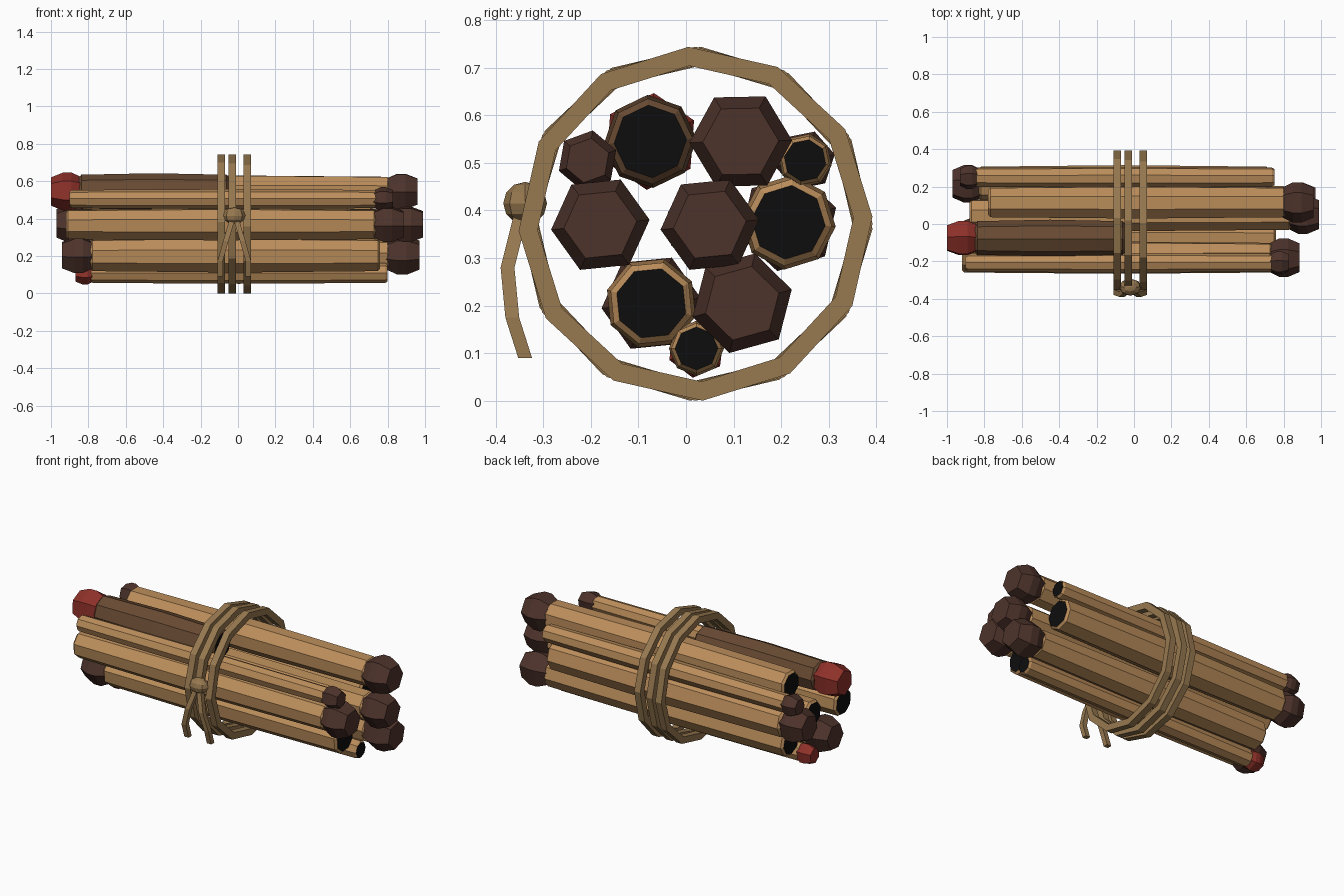
import bpy, bmesh, math
from mathutils import Vector

if "Cube" in bpy.data.objects:
    bpy.data.objects.remove(bpy.data.objects["Cube"])


def mat(name, rgb):
    m = bpy.data.materials.new(name)
    m.diffuse_color = (*rgb, 1)
    m.use_nodes = True
    m.node_tree.nodes["Principled BSDF"].inputs["Base Color"].default_value = m.diffuse_color
    return m


WOOD = mat("light wood", (0.50, 0.27, 0.105))
DARK = mat("dark wood", (0.14, 0.07, 0.033))
HEAD = mat("brown tip", (0.075, 0.033, 0.024))
RED = mat("red tip", (0.27, 0.03, 0.022))
BLACK = mat("black end", (0.004, 0.004, 0.004))
ROPE = mat("rope", (0.31, 0.19, 0.08))


def finish(name, bm, mats):
    bmesh.ops.recalc_face_normals(bm, faces=bm.faces)
    me = bpy.data.meshes.new(name)
    bm.to_mesh(me)
    bm.free()
    for m in mats:
        me.materials.append(m)
    ob = bpy.data.objects.new(name, me)
    bpy.context.collection.objects.link(ob)
    return ob


def lathe_x(name, y, z, profile, sides, turn, mats, end_mats=(0, 0)):
    """Closed solid turned around the x direction; profile = (x, radius)."""
    bm = bmesh.new()
    rings = []
    for x, r in profile:
        rings.append([bm.verts.new((x, y + r * math.cos(turn + math.tau * i / sides),
                                    z + r * math.sin(turn + math.tau * i / sides)))
                      for i in range(sides)])
    for a, b in zip(rings, rings[1:]):
        for i in range(sides):
            j = (i + 1) % sides
            bm.faces.new((a[i], a[j], b[j], b[i]))
    bm.faces.new(rings[0]).material_index = end_mats[0]
    bm.faces.new(rings[-1]).material_index = end_mats[1]
    return finish(name, bm, mats)


# Sticks: name, y, z, radius, x start, x end, tip side, tip end x, tip radius, tip turn, wood, tip colour
STICKS = [
    ("broken_stick", -0.075, 0.545, 0.098, -0.85, -0.05, -1, -1.0, 0.102, 0.45, DARK, RED),
    ("top_back_stick", 0.115, 0.545, 0.092, -0.78, 0.81, 1, 0.96, 0.108, 0.02, WOOD, HEAD),
    ("thin_front_stick", -0.207, 0.505, 0.053, -0.90, 0.745, 1, 0.83, 0.064, 0.35, WOOD, HEAD),
    ("thin_back_stick", 0.25, 0.505, 0.057, -0.85, 0.75, -1, -0.93, 0.064, 0.2, WOOD, HEAD),
    ("middle_front_stick", -0.18, 0.37, 0.09, -0.92, 0.74, 1, 0.885, 0.104, 0.1, WOOD, HEAD),
    ("middle_stick", 0.05, 0.37, 0.092, -0.88, 0.84, 1, 0.99, 0.104, 0.1, WOOD, HEAD),
    ("middle_back_stick", 0.215, 0.375, 0.1, -0.83, 0.72, -1, -0.97, 0.105, 0.3, WOOD, HEAD),
    ("low_front_stick", -0.073, 0.205, 0.097, -0.79, 0.76, -1, -0.94, 0.105, 0.1, WOOD, HEAD),
    ("thin_bottom_stick", 0.022, 0.11, 0.058, -0.79, 0.80, -1, -0.87, 0.062, 0.4, WOOD, RED),
    ("low_back_stick", 0.118, 0.205, 0.092, -0.78, 0.81, 1, 0.97, 0.108, 0.27, WOOD, HEAD),
]
for name, y, z, r, x0, x1, side, tip, tr, turn, wood, tipmat in STICKS:
    # shaft, a little thicker in the middle, with black cut ends
    mid = (x0 + x1) / 2
    prof = [(x0, r * 0.78), (x0 + 0.012, r * 0.92), (mid, r),
            (x1 - 0.012, r * 0.92), (x1, r * 0.78)]
    lathe_x(name, y, z, prof, 8, math.pi / 8 + turn, [wood, BLACK], (1, 1))
    # faceted tip
    base = (x1 if side > 0 else x0) - 0.02 * side
    span = tip - base
    prof = [(base + span * t, tr * k) for t, k in ((0, 0.72), (0.35, 1), (0.62, 1), (1, 0.74))]
    lathe_x(name + "_tip", y, z, prof, 6, turn, [tipmat])


# Rope hoops: square-section twelve-sided rings around the bundle
def hoop(name, x, turn):
    bm = bmesh.new()
    n, rings = 12, []
    for i in range(n):
        a = math.pi / 2 + turn + math.tau * i / n
        rings.append([bm.verts.new((x + dx, 0.02 + r * math.cos(a), 0.372 + r * math.sin(a)))
                      for dx, r in ((-0.02, 0.332), (0.02, 0.332), (0.02, 0.372), (-0.02, 0.372))])
    for i in range(n):
        a, b = rings[i], rings[(i + 1) % n]
        for k in range(4):
            m = (k + 1) % 4
            bm.faces.new((a[k], a[m], b[m], b[k]))
    finish(name, bm, [ROPE])


for i, (x, turn) in enumerate(((-0.09, -0.03), (-0.03, 0.0), (0.05, 0.04))):
    hoop(f"rope_hoop_{i + 1}", x, turn)

# Knot
bm = bmesh.new()
bmesh.ops.create_uvsphere(bm, u_segments=8, v_segments=6, radius=1)
for v in bm.verts:
    v.co = Vector((-0.02 + v.co.x * 0.06, -0.338 + v.co.y * 0.046, 0.415 + v.co.z * 0.045))
finish("rope_knot", bm, [ROPE])


# Loose rope ends hanging from the knot
def strand(name, pts, w):
    bm = bmesh.new()
    rings = [[bm.verts.new(Vector(p) + Vector((dx * w, dy * w, 0)))
              for dx, dy in ((-1, -1), (1, -1), (1, 1), (-1, 1))] for p in pts]
    for a, b in zip(rings, rings[1:]):
        for k in range(4):
            m = (k + 1) % 4
            bm.faces.new((a[k], a[m], b[m], b[k]))
    bm.faces.new(rings[0])
    bm.faces.new(rings[-1])
    finish(name, bm, [ROPE])


for side, name in ((-1, "left_rope_end"), (1, "right_rope_end")):
    strand(name, [(-0.02 + side * dx, y, z) for dx, y, z in
                  ((0.01, -0.345, 0.40), (0.045, -0.375, 0.28),
                   (0.075, -0.365, 0.175), (0.075, -0.338, 0.09))], 0.0145)
